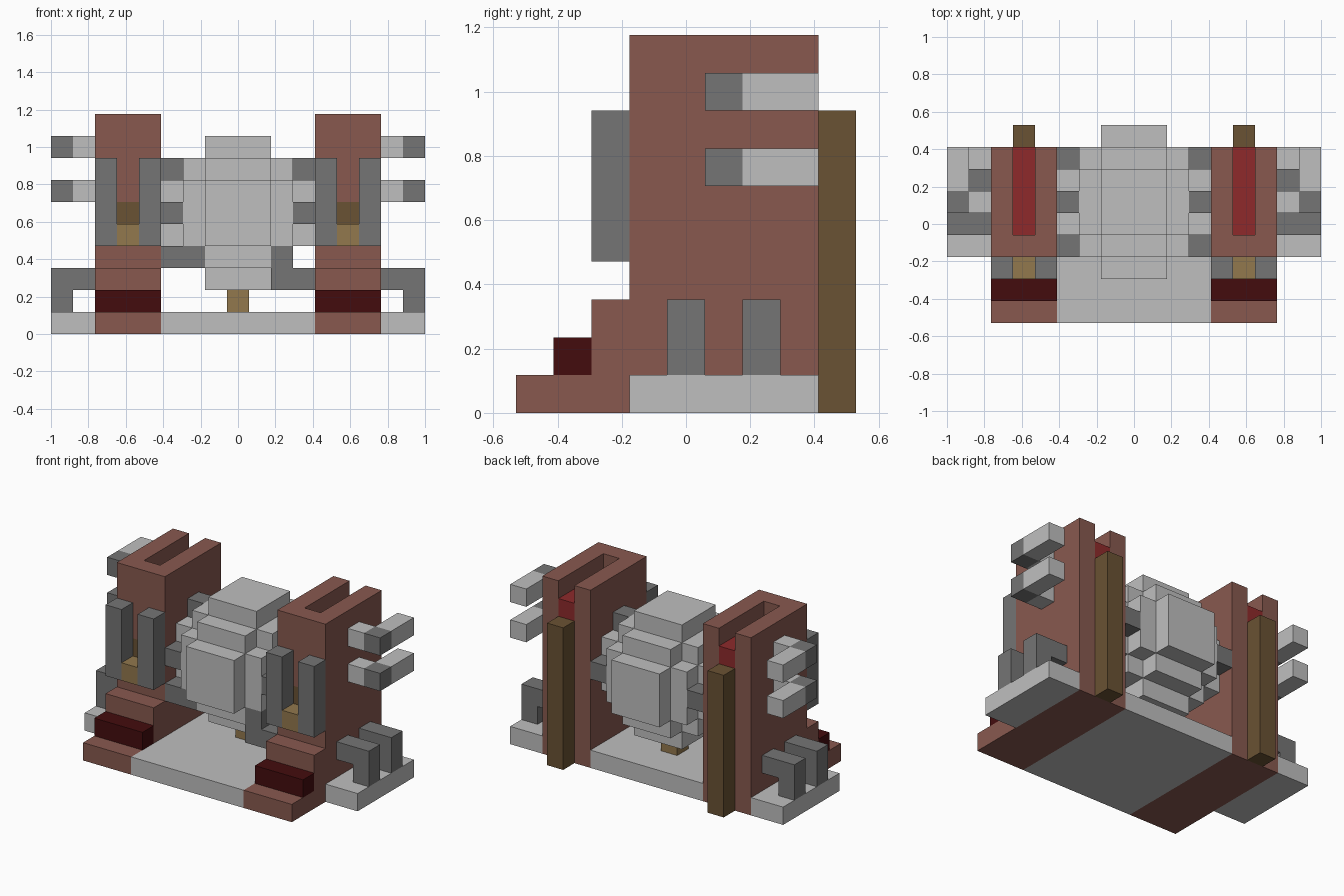
import bpy
import bmesh
from itertools import product
from mathutils import Vector

U = 2 / 17  # one block; the model is 17 blocks wide

cube = bpy.data.objects.get("Cube")
if cube:
    bpy.data.objects.remove(cube, do_unlink=True)


def material(name, hex_code):
    def linear(c):
        return c / 12.92 if c <= 0.04045 else ((c + 0.055) / 1.055) ** 2.4
    rgb = [linear(int(hex_code[i:i + 2], 16) / 255) for i in (0, 2, 4)]
    mat = bpy.data.materials.new(name)
    mat.use_nodes = True
    mat.diffuse_color = (*rgb, 1)
    bsdf = mat.node_tree.nodes["Principled BSDF"]
    bsdf.inputs["Base Color"].default_value = (*rgb, 1)
    bsdf.inputs["Roughness"].default_value = 0.9
    return mat


LIGHT = material("light grey", "BFBFBF")
GREY = material("mid grey", "757575")
BRICK = material("brick brown", "88594F")
MAROON = material("dark maroon", "440C0D")
TAN = material("tan", "92784D")
WOOD = material("dark wood", "6A5233")
RED = material("red", "8E2A2B")


def cells(boxes):
    """All unit cells inside boxes given as (x0, x1, y0, y1, z0, z1)."""
    found = set()
    for x0, x1, y0, y1, z0, z1 in boxes:
        spans = [range(round(b - a)) for a, b in ((x0, x1), (y0, y1), (z0, z1))]
        for i, j, k in product(*spans):
            found.add((x0 + i + 0.5, y0 + j + 0.5, z0 + k + 0.5))
    return found


def solid(name, mat, boxes, cut=()):
    """One clean outer skin around joined boxes, less the cut boxes."""
    filled = cells(boxes) - cells(cut)
    bm = bmesh.new()
    for cell in filled:
        centre = Vector(cell)
        for axis, sign in product(range(3), (-1, 1)):
            n = Vector((0, 0, 0))
            n[axis] = sign
            if tuple(centre + n) in filled:
                continue
            a = Vector((0, 0, 0))
            a[(axis + 1) % 3] = 0.5
            b = n.cross(a)
            mid = centre + n / 2
            corners = (mid - a - b, mid + a - b, mid + a + b, mid - a + b)
            bm.faces.new([bm.verts.new(c * U) for c in corners])
    bmesh.ops.remove_doubles(bm, verts=bm.verts, dist=U / 100)
    bmesh.ops.dissolve_limit(bm, angle_limit=0.01, verts=bm.verts, edges=bm.edges)
    bmesh.ops.recalc_face_normals(bm, faces=bm.faces)
    mesh = bpy.data.meshes.new(name)
    bm.to_mesh(mesh)
    bm.free()
    mesh.materials.append(mat)
    obj = bpy.data.objects.new(name, mesh)
    bpy.context.collection.objects.link(obj)


def pair(name, mat, boxes, cut=()):
    """The same solid on the left (+x) and the right (-x)."""
    def flip(bs):
        return [(-b[1], -b[0], *b[2:]) for b in bs]
    solid("left_" + name, mat, boxes, cut)
    solid("right_" + name, mat, flip(boxes), flip(cut))


# Floor
solid("floor", LIGHT, [(-3.5, 3.5, -4.5, 3.5, 0, 1)])
pair("side_floor", LIGHT, [(6.5, 8.5, -1.5, 3.5, 0, 1)])

# Towers with stepped foot, top slot and front opening
pair("tower", BRICK,
     [(3.5, 6.5, -4.5, 3.5, 0, 1), (3.5, 6.5, -2.5, 3.5, 1, 3),
      (3.5, 6.5, -1.5, 3.5, 3, 10)],
     [(4.5, 5.5, -0.5, 3.5, 8, 10), (4.5, 5.5, -1.5, -0.5, 5, 6)])
pair("slot_core", RED, [(4.5, 5.5, -0.5, 3.5, 8, 9)])
pair("front_step", MAROON, [(3.5, 6.5, -3.5, -2.5, 1, 2)])
pair("back_post", WOOD, [(4.5, 5.5, 3.5, 4.5, 0, 8)])
pair("front_panel", WOOD, [(4.5, 5.5, -1.5, -0.5, 5, 6)])
pair("front_spout", TAN, [(4.5, 5.5, -2.5, -1.5, 4, 5)])
pair("front_bars", GREY, [(x, x + 1, -2.5, -1.5, 4, 8) for x in (3.5, 5.5)])

# Bent pipes and arms on the outer sides
for label, y in (("front", -0.5), ("back", 1.5)):
    pair(label + "_low_pipe", GREY,
         [(6.5, 8.5, y, y + 1, 2, 3), (7.5, 8.5, y, y + 1, 1, 2)])
for label, z in (("lower", 6), ("upper", 8)):
    pair(label + "_arm_root", LIGHT, [(6.5, 7.5, 0.5, 1.5, z, z + 1)])
    pair(label + "_arm_elbow", GREY, [(7.5, 8.5, 0.5, 1.5, z, z + 1)])
    pair(label + "_arm_end", LIGHT, [(7.5, 8.5, 1.5, 3.5, z, z + 1)])

# Blocky ball: every ordering of two sets of half sizes
halves = {(3.5, 1.5, 1.5), (1.5, 3.5, 1.5), (1.5, 1.5, 3.5),
          (2.5, 2.5, 1.5), (2.5, 1.5, 2.5), (1.5, 2.5, 2.5)}
solid("ball", LIGHT, [(-a, a, 1 - b, 1 + b, 5.5 - c, 5.5 + c) for a, b, c in halves])
solid("ball_stand", TAN, [(-0.5, 0.5, 0.5, 1.5, 1, 2)])

# Pipes joining the ball to the towers
pair("top_joint", GREY, [(2.5, 3.5, 0.5, 1.5, 7, 8)])
pair("front_joint", GREY, [(2.5, 3.5, -1.5, -0.5, 5, 6)])
pair("back_joint", GREY, [(2.5, 3.5, 2.5, 3.5, 5, 6)])
solid("right_low_joint", GREY, [(-3.5, -1.5, -1.5, -0.5, 3, 4)])
solid("left_low_joint", GREY, [(1.5, 2.5, -1.5, -0.5, 3, 4),
                               (1.5, 3.5, -1.5, -0.5, 2, 3)])
